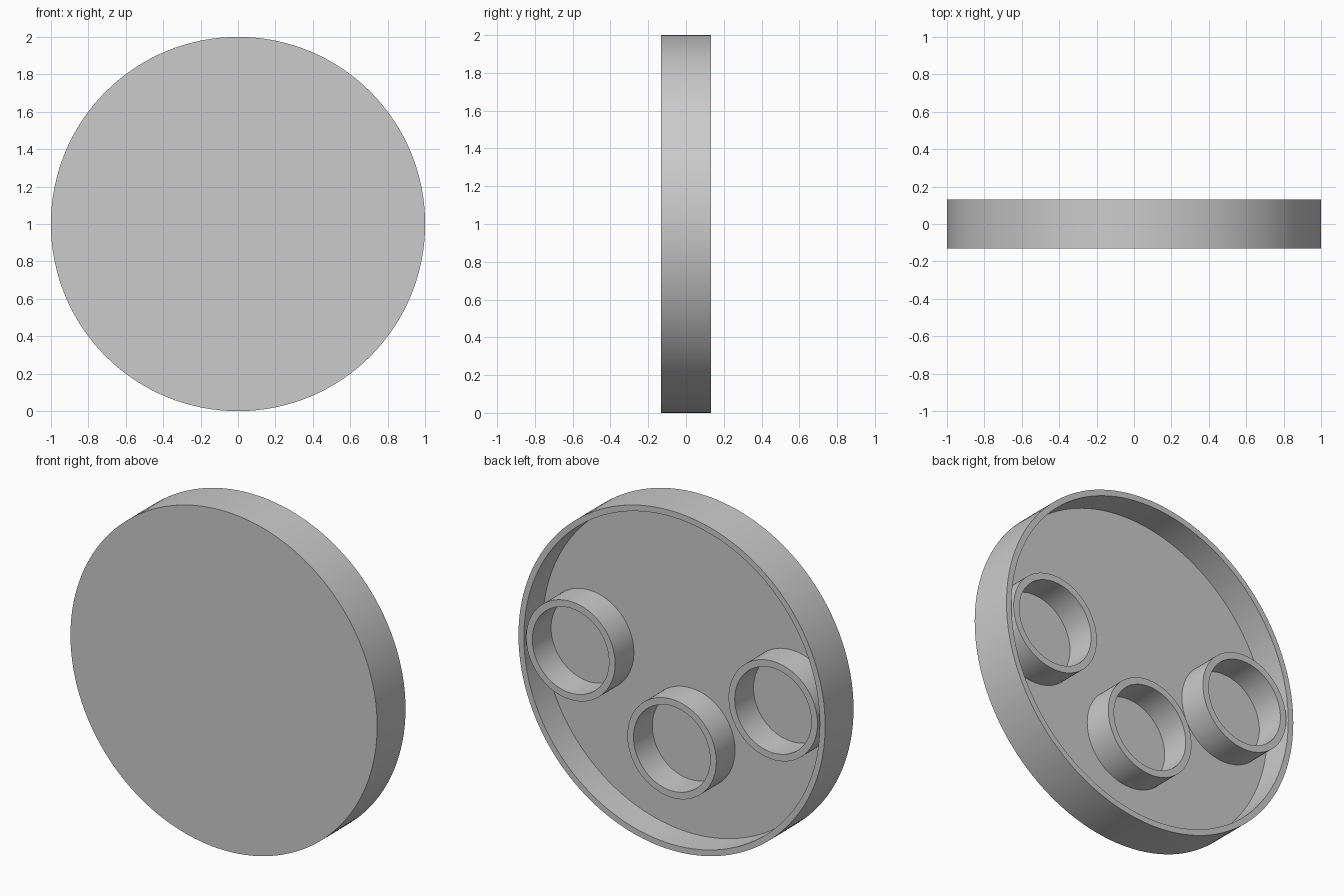
import bpy, bmesh, math
from mathutils import Vector

cube = bpy.data.objects.get("Cube")
if cube:
    bpy.data.objects.remove(cube, do_unlink=True)

BACK, FLOOR, FRONT = 0.132, -0.043, -0.132

grey = bpy.data.materials.new("light grey")
colour = (0.6, 0.6, 0.6, 1)
grey.diffuse_color = colour
grey.use_nodes = True
grey.node_tree.nodes["Principled BSDF"].inputs["Base Color"].default_value = colour


def lathe(name, profile, x, z, sides, closed=False):
    """Spin a (radius, y) profile around the front-to-back axis."""
    bm = bmesh.new()
    verts = [bm.verts.new((r, y, 0)) for r, y in profile]
    pairs = list(zip(verts, verts[1:]))
    if closed:
        pairs.append((verts[-1], verts[0]))
    edges = [bm.edges.new(p) for p in pairs]
    bmesh.ops.spin(bm, geom=verts + edges, cent=(0, 0, 0), axis=(0, 1, 0),
                   angle=math.tau, steps=sides, use_merge=False)
    bmesh.ops.remove_doubles(bm, verts=bm.verts, dist=0.0001)
    bmesh.ops.recalc_face_normals(bm, faces=bm.faces)
    mesh = bpy.data.meshes.new(name)
    bm.to_mesh(mesh)
    bm.free()
    mesh.materials.append(grey)
    obj = bpy.data.objects.new(name, mesh)
    obj.location = Vector((x, 0, z))
    bpy.context.collection.objects.link(obj)
    bpy.ops.object.select_all(action="DESELECT")
    obj.select_set(True)
    bpy.context.view_layer.objects.active = obj
    bpy.ops.object.shade_smooth_by_angle(angle=math.radians(30))
    return obj


# Shallow round shell, open at the back
lathe("round_shell", [(0, FRONT), (1, FRONT), (1, BACK), (0.965, BACK),
                      (0.965, FLOOR), (0, FLOOR)], 0, 1, 128)

# Three short tubes standing on the inner floor, flush with the rim
for name, x, z in (("left_tube", 0.66, 1), ("right_tube", -0.66, 1),
                   ("lower_tube", 0, 0.6)):
    lathe(name, [(0.29, FLOOR), (0.29, BACK), (0.25, BACK), (0.25, FLOOR)],
          x, z, 96, closed=True)
